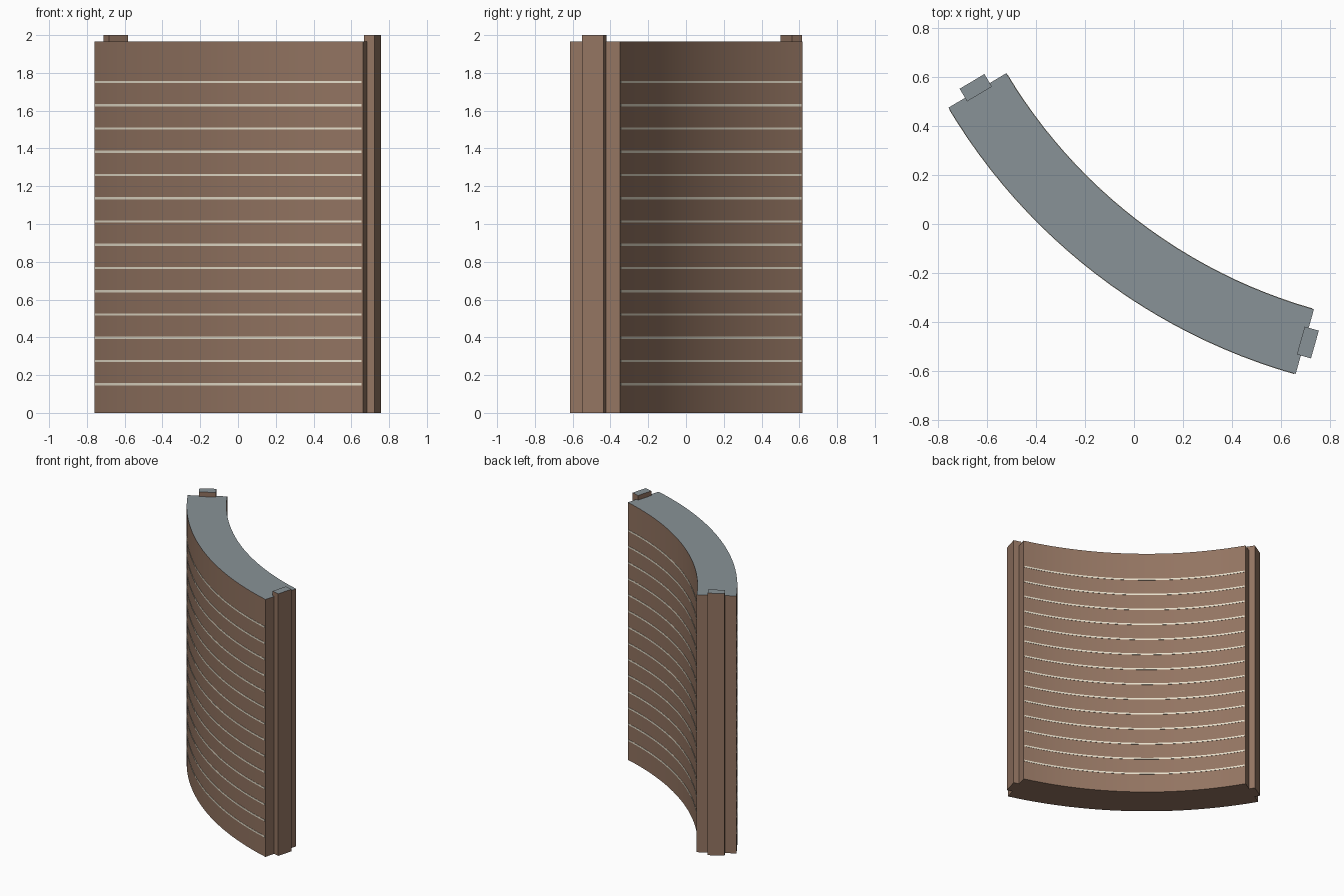
import bpy, bmesh
from math import cos, sin, radians
from mathutils import Vector

if "Cube" in bpy.data.objects:
    bpy.data.objects.remove(bpy.data.objects["Cube"])

# Curved wall layout: arc centre, radii, end angles, heights
CX, CY = 1.32, 1.715
R_OUT, R_IN = 2.42, 2.145
A0, A1 = radians(30.8), radians(74.2)
WALL_H, POST_H = 1.965, 2.0
SEGS = 24


def material(name, rgb):
    m = bpy.data.materials.new(name)
    m.diffuse_color = (*rgb, 1)
    m.use_nodes = True
    m.node_tree.nodes["Principled BSDF"].inputs["Base Color"].default_value = m.diffuse_color
    return m


brown = material("brown_boards", (0.29, 0.175, 0.12))
grey = material("grey_top", (0.25, 0.29, 0.31))
cream = material("cream_seam", (0.80, 0.74, 0.60))


def polar(r, a):
    return Vector((CX - r * cos(a), CY - r * sin(a)))


def arc_outline(r_in, r_out, a0, a1):
    angles = [a0 + (a1 - a0) * i / SEGS for i in range(SEGS + 1)]
    return [polar(r_out, a) for a in angles] + [polar(r_in, a) for a in reversed(angles)]


def add_prism(bm, outline, z0, z1):
    """Extrude a plan outline upwards; the flat top takes material slot 1."""
    low = [bm.verts.new((p.x, p.y, z0)) for p in outline]
    high = [bm.verts.new((p.x, p.y, z1)) for p in outline]
    n = len(outline)
    bm.faces.new(list(reversed(low)))
    bm.faces.new(high).material_index = 1
    for i in range(n):
        j = (i + 1) % n
        bm.faces.new((low[i], low[j], high[j], high[i]))


def make(name, prisms, mats):
    bm = bmesh.new()
    for outline, z0, z1 in prisms:
        add_prism(bm, outline, z0, z1)
    bmesh.ops.recalc_face_normals(bm, faces=bm.faces)
    me = bpy.data.meshes.new(name)
    bm.to_mesh(me)
    bm.free()
    for m in mats:
        me.materials.append(m)
    ob = bpy.data.objects.new(name, me)
    bpy.context.collection.objects.link(ob)
    bpy.ops.object.select_all(action='DESELECT')
    ob.select_set(True)
    bpy.context.view_layer.objects.active = ob
    bpy.ops.object.shade_smooth_by_angle(angle=radians(30))
    return ob


# Curved wall panel
make("curved_wall", [(arc_outline(R_IN, R_OUT, A0, A1), 0, WALL_H)], (brown, grey))

# Thin seam lines on both faces
for name, r in (("outer_seams", R_OUT), ("inner_seams", R_IN)):
    ring = arc_outline(r - 0.002, r + 0.002, A0 + 0.003, A1 - 0.003)
    zs = [0.152 + i * 0.1231 for i in range(14)]
    make(name, [(ring, z - 0.006, z + 0.006) for z in zs], (cream, cream))

# Upright posts let into each end, slightly taller than the wall
for name, a, side in (("left_end_post", A0, -1), ("right_end_post", A1, 1)):
    radial = Vector((cos(a), sin(a)))
    tangent = Vector((sin(a), -cos(a))) * side
    c = polar((R_IN + R_OUT) / 2, a) + tangent * 0.013
    outline = [c + radial * (u * 0.059) + tangent * (v * 0.03)
               for u, v in ((-1, -1), (1, -1), (1, 1), (-1, 1))]
    make(name, [(outline, 0, POST_H)], (brown, grey))
